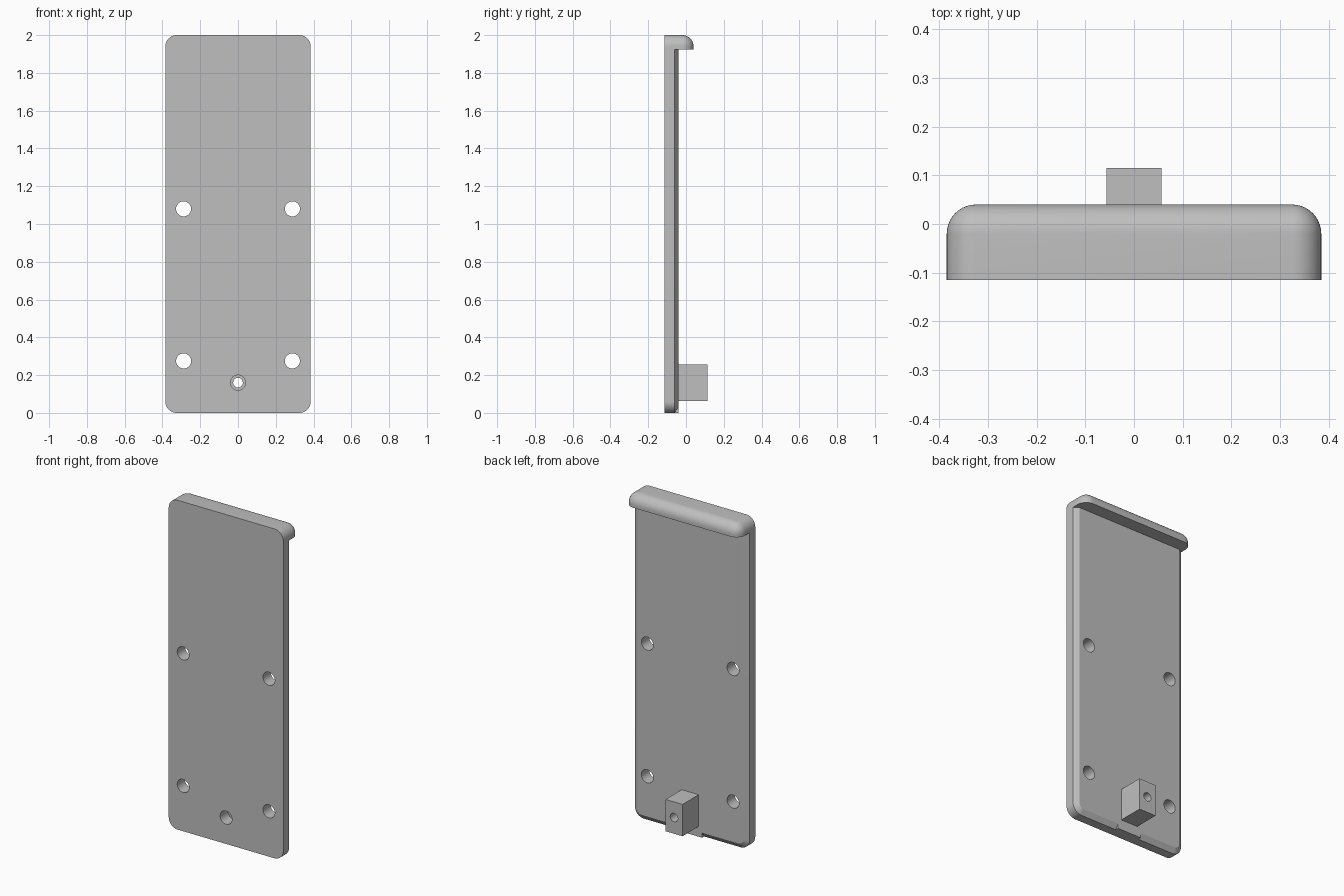
import bpy, bmesh
from math import sin, cos, pi
from mathutils import Matrix, Vector

cube = bpy.data.objects.get("Cube")
if cube:
    bpy.data.objects.remove(cube, do_unlink=True)

HALF_W, HEIGHT, RADIUS = 0.385, 2.0, 0.06
FRONT, STEP, BACK, LIP_BACK = -0.115, -0.06, -0.04, 0.04
LIP_Z, SCREW_Z = 1.925, 0.16

grey = bpy.data.materials.new("plain grey")
grey.use_nodes = True
grey.diffuse_color = (0.52, 0.52, 0.52, 1)
grey.node_tree.nodes["Principled BSDF"].inputs["Base Color"].default_value = grey.diffuse_color


def finish(name, bm, smooth=True):
    bmesh.ops.recalc_face_normals(bm, faces=bm.faces)
    mesh = bpy.data.meshes.new(name)
    bm.to_mesh(mesh)
    bm.free()
    mesh.materials.append(grey)
    obj = bpy.data.objects.new(name, mesh)
    bpy.context.collection.objects.link(obj)
    if smooth:
        smooth_object(obj)
    return obj


def activate(obj):
    bpy.ops.object.select_all(action='DESELECT')
    obj.select_set(True)
    bpy.context.view_layer.objects.active = obj


def smooth_object(obj):
    activate(obj)
    bpy.ops.object.shade_smooth_by_angle(angle=pi / 7)


def outline(inset, y, segments=10):
    """Rounded upright rectangle, shrunk by inset, at depth y."""
    r = RADIUS - inset
    cx, cz = HALF_W - RADIUS, HEIGHT / 2 - RADIUS
    points = []
    for i, (sx, sz) in enumerate([(1, 1), (-1, 1), (-1, -1), (1, -1)]):
        for k in range(segments + 1):
            a = (i + k / segments) * pi / 2
            points.append((sx * cx + r * cos(a), y, HEIGHT / 2 + sz * cz + r * sin(a)))
    return points


def slab(name, sections, keep_above):
    """Skin the sections from front to back, then keep one side of the lip line."""
    bm = bmesh.new()
    rings = [[bm.verts.new(p) for p in outline(*s)] for s in sections]
    for a, b in zip(rings, rings[1:]):
        for i in range(len(a)):
            j = (i + 1) % len(a)
            bm.faces.new((a[i], a[j], b[j], b[i]))
    bm.faces.new(rings[0])
    bm.faces.new(rings[-1])
    bmesh.ops.remove_doubles(bm, verts=bm.verts, dist=1e-5)
    bmesh.ops.bisect_plane(bm, geom=bm.verts[:] + bm.edges[:] + bm.faces[:],
                           plane_co=(0, 0, LIP_Z), plane_no=(0, 0, 1),
                           clear_inner=keep_above, clear_outer=not keep_above)
    bmesh.ops.holes_fill(bm, edges=[e for e in bm.edges if e.is_boundary])
    return finish(name, bm)


def box(name, low, high):
    low, high = Vector(low), Vector(high)
    bm = bmesh.new()
    bmesh.ops.create_cube(bm, size=1, matrix=Matrix.Translation((low + high) / 2)
                          @ Matrix.Diagonal((*(high - low), 1)))
    return finish(name, bm, False)


def drill(obj, x, z, radius, y0, y1, sides=32):
    """Cut a hole along y."""
    bm = bmesh.new()
    bmesh.ops.create_cone(bm, cap_ends=True, segments=sides, radius1=radius, radius2=radius,
                          depth=y1 - y0, matrix=Matrix.Translation((x, (y0 + y1) / 2, z))
                          @ Matrix.Rotation(pi / 2, 4, 'X'))
    cutter = finish("hole_cutter", bm)
    cutter.hide_render = True
    activate(obj)
    cut = obj.modifiers.new("hole", 'BOOLEAN')
    cut.operation, cut.solver, cut.object = 'DIFFERENCE', 'EXACT', cutter
    bpy.ops.object.modifier_apply(modifier=cut.name)
    bpy.data.objects.remove(cutter, do_unlink=True)


# Flat plate with a chamfered back edge
plate = slab("back_plate", [(0, FRONT), (0, STEP), (0.03, BACK)], False)

# Overhanging lip along the top with a rounded back edge
curve = [(RADIUS * (1 - cos(a)), LIP_BACK - RADIUS + RADIUS * sin(a))
         for a in [k * pi / 20 for k in range(11)]]
slab("top_lip", [(0, FRONT)] + curve, True)

# Unchamfered stretch of the lower edge
box("bottom_tab", (-0.08, STEP, 0), (0.08, BACK, 0.04))

# Screw block on the back
block = box("screw_block", (-0.057, BACK, 0.062), (0.057, 0.115, 0.255))

# Mounting holes
for x in (-0.288, 0.288):
    for z in (0.275, 1.08):
        drill(plate, x, z, 0.04, -0.2, 0.1)

# Counterbored screw hole through plate and block
drill(plate, 0, SCREW_Z, 0.04, -0.2, 0.1)
drill(block, 0, SCREW_Z, 0.026, -0.2, 0.2, 16)
for part in (plate, block):
    smooth_object(part)
